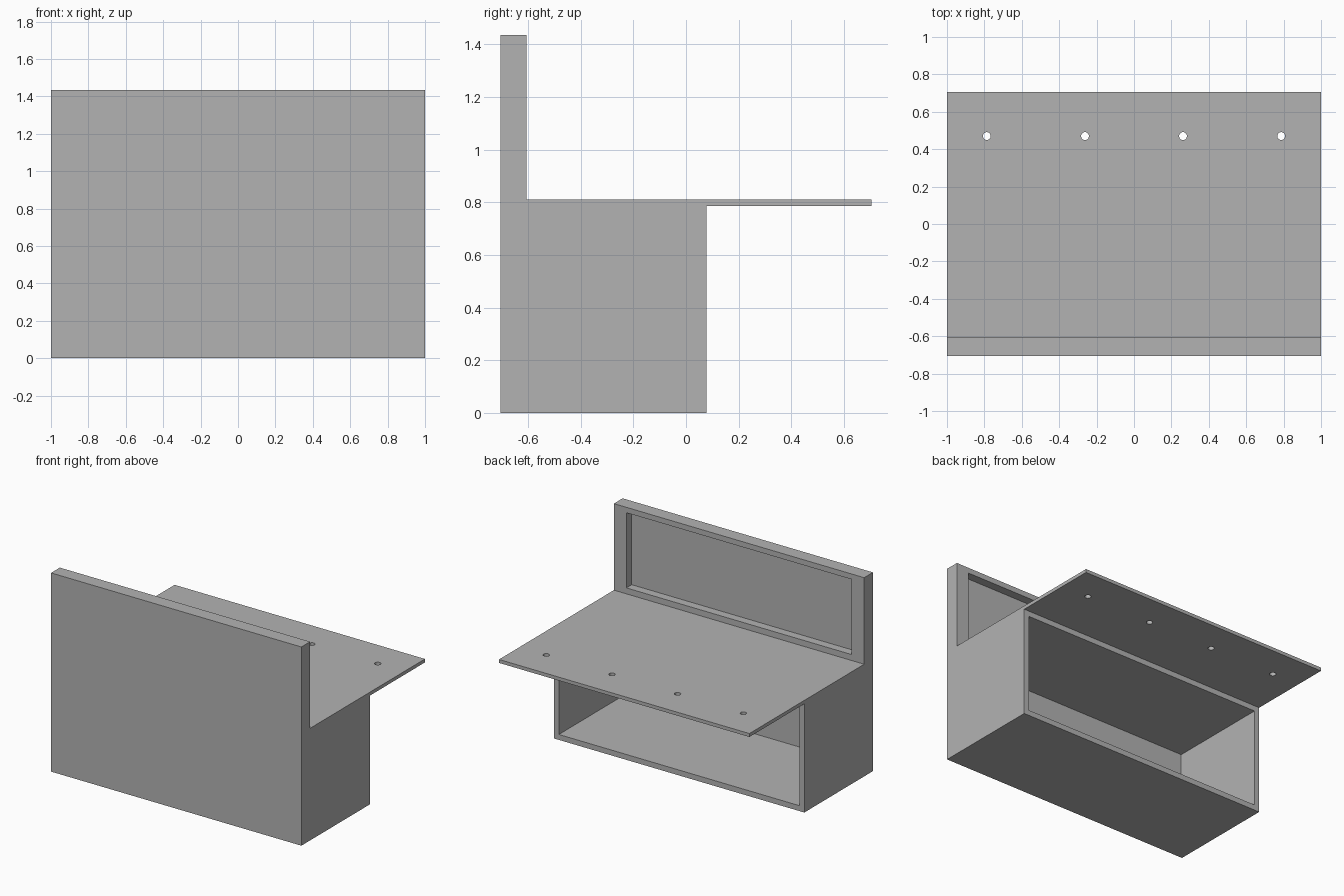
import bpy
import bmesh
from mathutils import Matrix

default = bpy.data.objects.get("Cube")
if default:
    bpy.data.objects.remove(default, do_unlink=True)

# Key dimensions
HALF_W = 1.0
FRONT, BACK = -0.705, 0.705
PANEL_BACK, BOX_BACK = -0.605, 0.078
SHELF_LOW, SHELF_TOP, TOP = 0.785, 0.81, 1.435
WALL = 0.039

grey = bpy.data.materials.new("plain grey")
grey.use_nodes = True
grey.diffuse_color = (0.45, 0.45, 0.45, 1)
grey.node_tree.nodes["Principled BSDF"].inputs["Base Color"].default_value = (0.45, 0.45, 0.45, 1)


def make_object(name, bm):
    bmesh.ops.recalc_face_normals(bm, faces=bm.faces)
    mesh = bpy.data.meshes.new(name)
    bm.to_mesh(mesh)
    bm.free()
    mesh.materials.append(grey)
    obj = bpy.data.objects.new(name, mesh)
    bpy.context.collection.objects.link(obj)
    return obj


def block(name, x0, x1, y0, y1, z0, z1):
    bm = bmesh.new()
    centre = Matrix.Translation(((x0 + x1) / 2, (y0 + y1) / 2, (z0 + z1) / 2))
    size = Matrix.Diagonal((x1 - x0, y1 - y0, z1 - z0, 1))
    bmesh.ops.create_cube(bm, size=1, matrix=centre @ size)
    return make_object(name, bm)


def cylinder(name, x, y, z, radius, depth):
    bm = bmesh.new()
    bmesh.ops.create_cone(bm, cap_ends=True, segments=32, radius1=radius, radius2=radius,
                          depth=depth, matrix=Matrix.Translation((x, y, z)))
    return make_object(name, bm)


def cut(body, cutter):
    cutter.hide_render = True
    mod = body.modifiers.new("cut", "BOOLEAN")
    mod.operation = "DIFFERENCE"
    mod.solver = "EXACT"
    mod.object = cutter
    bpy.context.view_layer.objects.active = body
    bpy.ops.object.modifier_apply(modifier=mod.name)
    bpy.data.objects.remove(cutter, do_unlink=True)


# Body: side profile of box, upright panel and overhanging shelf, swept across the width
profile = [(FRONT, 0), (BOX_BACK, 0), (BOX_BACK, SHELF_LOW), (BACK, SHELF_LOW),
           (BACK, SHELF_TOP), (PANEL_BACK, SHELF_TOP), (PANEL_BACK, TOP), (FRONT, TOP)]
bm = bmesh.new()
side = bm.faces.new([bm.verts.new((-HALF_W, y, z)) for y, z in profile])
swept = bmesh.ops.extrude_face_region(bm, geom=[side], use_keep_orig=True)
moved = [v for v in swept["geom"] if isinstance(v, bmesh.types.BMVert)]
bmesh.ops.translate(bm, verts=moved, vec=(2 * HALF_W, 0, 0))
body = make_object("open_box_with_shelf_and_panel", bm)

# Box cavity, open at the back below the shelf
inner = HALF_W - WALL
cut(body, block("cavity_cutter", -inner, inner, FRONT + WALL, BOX_BACK + 0.1,
                WALL, SHELF_LOW - WALL))

# Shallow recess in the rear of the upright panel
recess = HALF_W - 0.1
cut(body, block("recess_cutter", -recess, recess, FRONT + WALL, PANEL_BACK + 0.1,
                SHELF_TOP + 0.043, TOP - WALL))

# Row of round holes through the shelf
for x in (-0.787, -0.262, 0.262, 0.787):
    cut(body, cylinder("hole_cutter", x, 0.47, SHELF_TOP, 0.021, 0.2))
